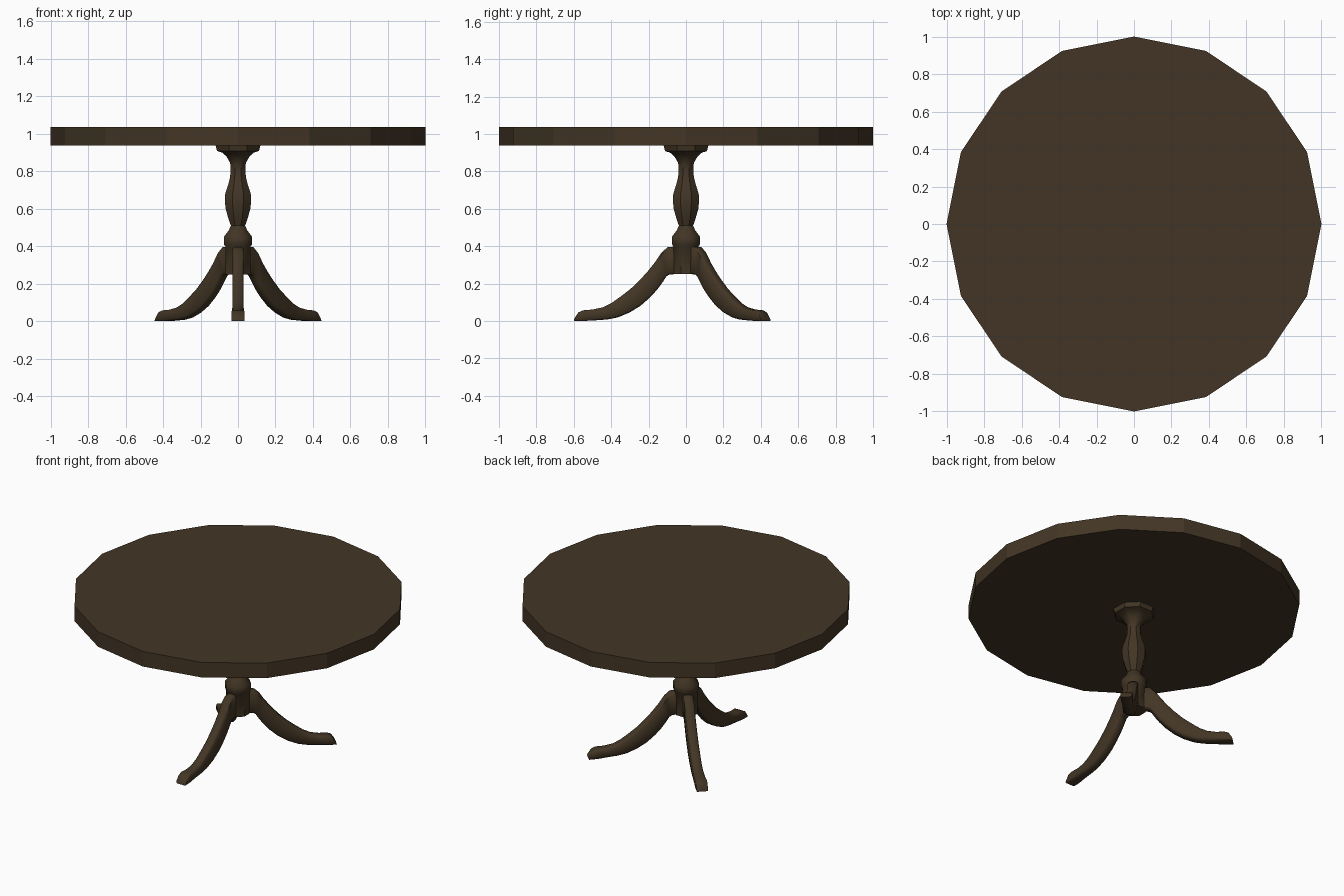
import bpy, bmesh, math
from mathutils import Vector, Matrix

if "Cube" in bpy.data.objects:
    bpy.data.objects.remove(bpy.data.objects["Cube"])

wood = bpy.data.materials.new("dark walnut")
wood.diffuse_color = (0.055, 0.036, 0.018, 1)
wood.use_nodes = True
wood.node_tree.nodes["Principled BSDF"].inputs["Base Color"].default_value = wood.diffuse_color


def finish(name, bm, angle=None):
    bmesh.ops.recalc_face_normals(bm, faces=bm.faces)
    me = bpy.data.meshes.new(name)
    bm.to_mesh(me)
    bm.free()
    me.materials.append(wood)
    ob = bpy.data.objects.new(name, me)
    bpy.context.collection.objects.link(ob)
    if angle:
        bpy.ops.object.select_all(action='DESELECT')
        ob.select_set(True)
        bpy.context.view_layer.objects.active = ob
        bpy.ops.object.shade_smooth_by_angle(angle=math.radians(angle))
    return ob


def loft(rings):
    """Skin a list of equal-sized point rings and cap both ends."""
    bm = bmesh.new()
    vs = [[bm.verts.new(p) for p in ring] for ring in rings]
    n = len(vs[0])
    for a, b in zip(vs, vs[1:]):
        for i in range(n):
            j = (i + 1) % n
            bm.faces.new((a[i], a[j], b[j], b[i]))
    bm.faces.new(vs[0])
    bm.faces.new(vs[-1])
    return bm


def polygon(r, z, n, turn=0.0):
    return [Vector((r * math.cos(turn + math.tau * i / n),
                    r * math.sin(turn + math.tau * i / n), z)) for i in range(n)]


# sixteen-sided table top
finish("table_top", loft([polygon(1, z, 16) for z in (0.937, 1.037)]))

# turned octagonal pedestal: (half width across flats, height)
profile = [(0.066, 0.25), (0.068, 0.40), (0.075, 0.41), (0.075, 0.45),
           (0.048, 0.487), (0.038, 0.51), (0.052, 0.55), (0.066, 0.60),
           (0.070, 0.64), (0.068, 0.68), (0.052, 0.73), (0.042, 0.77),
           (0.039, 0.81), (0.042, 0.845), (0.062, 0.88), (0.085, 0.90),
           (0.112, 0.908), (0.120, 0.94)]
finish("pedestal", loft([polygon(w / math.cos(math.pi / 8), z, 8, math.pi / 8)
                         for w, z in profile]), 40)

# curved leg stations: top (radius, z), bottom (radius, z), half width, chamfer
stations = [((0.04, 0.398), (0.04, 0.252), 0.030, 0.35),
            ((0.096, 0.396), (0.090, 0.248), 0.030, 0.35),
            ((0.130, 0.367), (0.105, 0.238), 0.030, 0.35),
            ((0.165, 0.315), (0.123, 0.210), 0.030, 0.35),
            ((0.205, 0.265), (0.152, 0.170), 0.030, 0.35),
            ((0.246, 0.220), (0.190, 0.128), 0.030, 0.35),
            ((0.298, 0.170), (0.242, 0.082), 0.030, 0.35),
            ((0.353, 0.128), (0.300, 0.046), 0.030, 0.35),
            ((0.400, 0.095), (0.365, 0.019), 0.030, 0.35),
            ((0.445, 0.073), (0.420, 0.008), 0.031, 0.35),
            ((0.500, 0.061), (0.490, 0.003), 0.033, 0.3),
            ((0.550, 0.057), (0.550, 0.000), 0.035, 0.15),
            ((0.575, 0.046), (0.578, 0.000), 0.035, 0.12),
            ((0.596, 0.015), (0.600, 0.000), 0.035, 0.1)]


def leg_ring(top, bottom, w, c):
    t, b = Vector((top[0], 0, top[1])), Vector((bottom[0], 0, bottom[1]))
    cut = c * w / (t - b).length
    flat = w * (1 - c)
    shape = [(-flat, 0), (flat, 0), (w, cut), (w, 1 - cut),
             (flat, 1), (-flat, 1), (-w, 1 - cut), (-w, cut)]
    return [b.lerp(t, f) + Vector((0, y, 0)) for y, f in shape]


# three splayed legs: one to the front, two to the back corners
for name, deg in (("front_leg", -90), ("back_right_leg", 45.5), ("back_left_leg", 134.5)):
    bm = loft([leg_ring(*s) for s in stations])
    bmesh.ops.transform(bm, matrix=Matrix.Rotation(math.radians(deg), 4, 'Z'), verts=bm.verts)
    finish(name, bm, 50)
